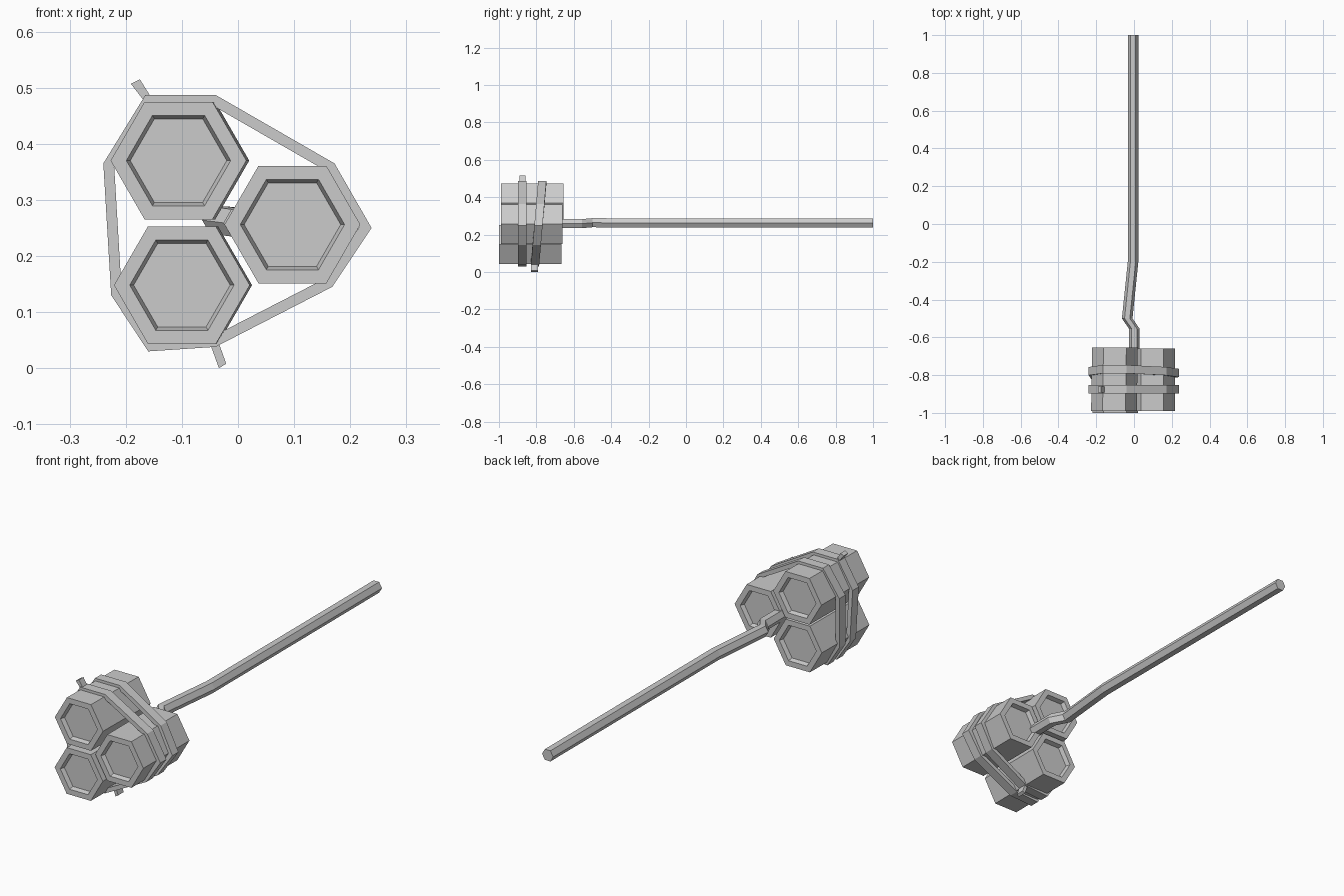
import bpy, bmesh
from math import cos, sin, pi
from mathutils import Vector

if "Cube" in bpy.data.objects:
    bpy.data.objects.remove(bpy.data.objects["Cube"])


def make(name, rings, closed=False):
    """Skin a list of equal-sized point rings; cap the ends unless closed."""
    bm = bmesh.new()
    vs = [[bm.verts.new(p) for p in r] for r in rings]
    n = len(rings[0])
    for k in range(len(vs) if closed else len(vs) - 1):
        a, b = vs[k], vs[(k + 1) % len(vs)]
        for i in range(n):
            j = (i + 1) % n
            bm.faces.new((a[i], a[j], b[j], b[i]))
    if not closed:
        bm.faces.new(vs[0])
        bm.faces.new(vs[-1])
    bmesh.ops.recalc_face_normals(bm, faces=bm.faces)
    me = bpy.data.meshes.new(name)
    bm.to_mesh(me)
    bm.free()
    ob = bpy.data.objects.new(name, me)
    bpy.context.collection.objects.link(ob)
    return ob


def hexagon(x, y, z, r):
    return [(x + r * cos(i * pi / 3), y, z + r * sin(i * pi / 3)) for i in range(6)]


# Three hexagonal canisters, recessed at both ends, each leaning very slightly
def canister(name, x, z, y0, y1, lean):
    R, r, d = 0.121, 0.093, 0.02
    xb = x + lean
    make(name, [hexagon(x, y0 + d, z, r - 0.007), hexagon(x, y0, z, r),
                hexagon(x, y0, z, R), hexagon(xb, y1, z, R),
                hexagon(xb, y1, z, r), hexagon(xb, y1 - d, z, r - 0.007)])


canister("upper_canister", -0.106, 0.370, -0.99, -0.655, 0.005)
canister("side_canister", 0.097, 0.256, -0.99, -0.66, 0.0)
canister("lower_canister", -0.100, 0.148, -1.0, -0.665, 0.004)

# Two straps wrapped around the bundle; the rear one slants with height
outline = [(-0.165, 0.487), (-0.04, 0.487), (0.172, 0.365), (0.238, 0.25), (0.168, 0.145),
           (-0.04, 0.038), (-0.16, 0.03), (-0.226, 0.13), (-0.24, 0.365)]


def strap(name, y_at, width=0.044, thick=0.019):
    n = len(outline)
    pts = [Vector(p) for p in outline]
    rings = []
    for i, p in enumerate(pts):
        # mitred inward offset of the outline corner
        a = (p - pts[i - 1]).normalized()
        b = (pts[(i + 1) % n] - p).normalized()
        na, nb = Vector((a.y, -a.x)), Vector((b.y, -b.x))
        q = p + (na + nb) * (thick / (1 + na.dot(nb)))
        y, h = y_at(p.y), width / 2
        rings.append([(p.x, y - h, p.y), (p.x, y + h, p.y),
                      (q.x, y + h, q.y), (q.x, y - h, q.y)])
    make(name, rings, closed=True)


strap("front_strap", lambda z: -0.875)
strap("rear_strap", lambda z: -0.81 + 0.085 * z)


# Loose strap ends sticking out
def tail(name, quad, y, w):
    make(name, [[(x, yy, z) for x, z in quad] for yy in (y - w / 2, y + w / 2)])


tail("front_strap_end", [(-0.191, 0.507), (-0.175, 0.515), (-0.150, 0.475), (-0.164, 0.472)],
     -0.875, 0.032)
tail("rear_strap_end", [(-0.034, 0.0), (-0.021, 0.008), (-0.036, 0.05), (-0.052, 0.05)],
     -0.81, 0.04)

# Bent hexagonal stick entering the middle of the bundle
path = [(-0.005, 1.0, 0.262), (-0.005, -0.2, 0.262), (-0.036, -0.5, 0.264),
        (0.002, -0.555, 0.259), (0.002, -0.72, 0.259)]
make("stick", [hexagon(x, y, z, 0.028) for x, y, z in path])
